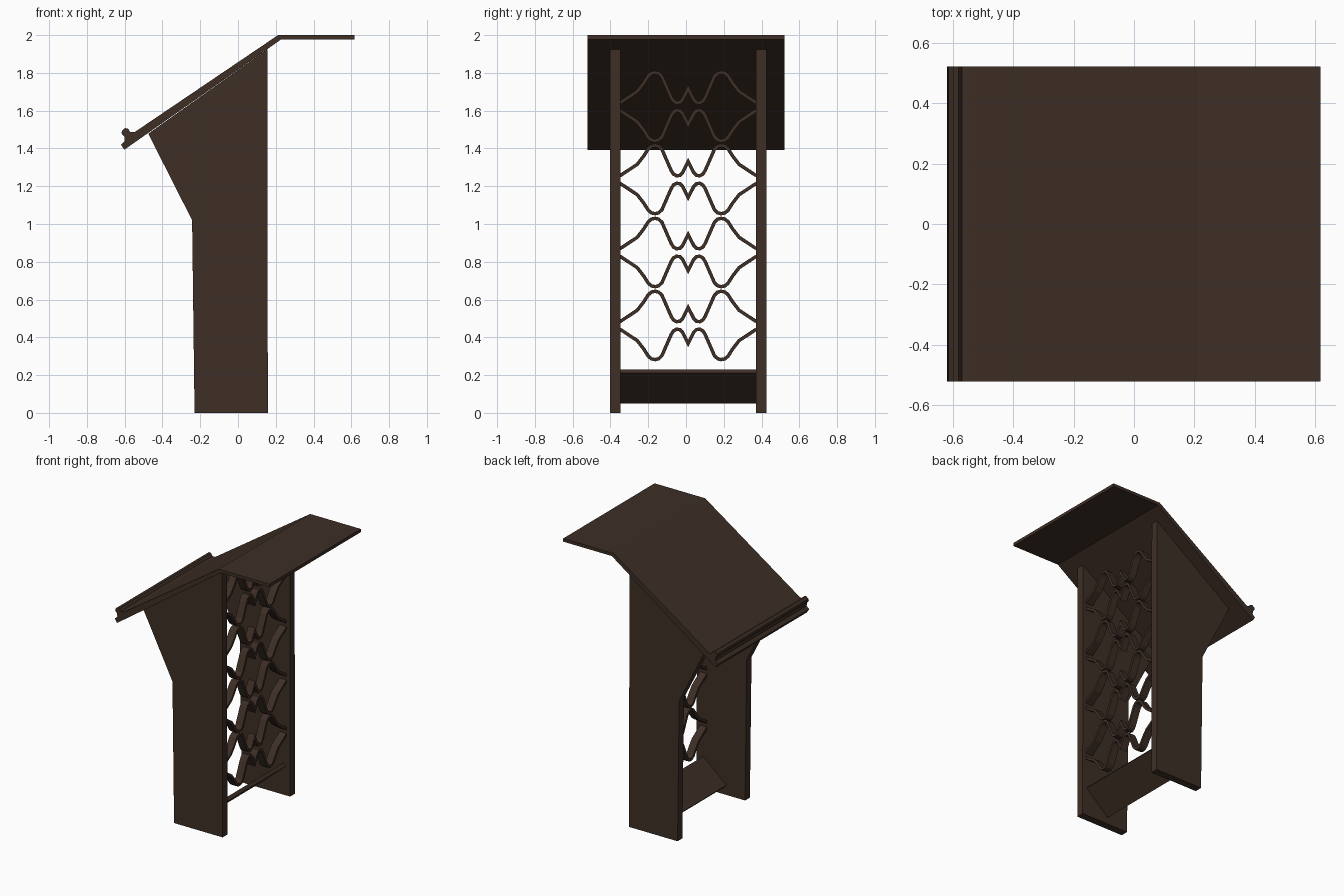
import bpy
from mathutils import Vector

if "Cube" in bpy.data.objects:
    bpy.data.objects.remove(bpy.data.objects["Cube"])

# one dark wood colour
wood = bpy.data.materials.new("dark brown wood")
wood.diffuse_color = (0.048, 0.028, 0.019, 1)
wood.use_nodes = True
wood.node_tree.nodes["Principled BSDF"].inputs["Base Color"].default_value = wood.diffuse_color


def prism(name, outline, to3d, a, b):
    """Extrude a closed 2D outline between depths a and b."""
    n = len(outline)
    verts = [to3d(p, a) for p in outline] + [to3d(p, b) for p in outline]
    faces = [tuple(range(n)), tuple(range(2 * n - 1, n - 1, -1))]
    faces += [(i, i + n, (i + 1) % n + n, (i + 1) % n) for i in range(n)]
    me = bpy.data.meshes.new(name)
    me.from_pydata(verts, [], faces)
    import bmesh
    bm = bmesh.new()
    bm.from_mesh(me)
    bmesh.ops.recalc_face_normals(bm, faces=bm.faces)
    bm.to_mesh(me)
    bm.free()
    me.materials.append(wood)
    ob = bpy.data.objects.new(name, me)
    bpy.context.collection.objects.link(ob)
    return ob


def along_y(p, d):
    return (p[0], d, p[1])


def along_x(p, d):
    return (d, p[0], p[1])


def ribbon(path, width):
    """Outline of a polyline given a constant width, with mitred joints."""
    pts = [Vector(p) for p in path]
    left, right = [], []
    for i, p in enumerate(pts):
        d0 = (p - pts[i - 1]).normalized() if i else (pts[1] - p).normalized()
        d1 = (pts[i + 1] - p).normalized() if i < len(pts) - 1 else d0
        n0, n1 = Vector((-d0.y, d0.x)), Vector((-d1.y, d1.x))
        m = (n0 + n1).normalized()
        m *= width / 2 / max(m.dot(n0), 0.4)
        left.append(tuple(p + m))
        right.append(tuple(p - m))
    return left + right[::-1]


# side panels
panel = [(-0.23, 0), (0.158, 0), (0.155, 1.925), (-0.475, 1.478), (-0.243, 1.02)]
prism("side_panel_front", panel, along_y, -0.402, -0.347)
prism("side_panel_back", panel, along_y, 0.37, 0.425)

# reading top with a moulded paper lip on the low edge
top = [(0.617, 2.0), (0.212, 2.0), (-0.548, 1.486), (-0.57, 1.486), (-0.582, 1.505),
       (-0.598, 1.508), (-0.614, 1.495), (-0.617, 1.48), (-0.602, 1.462), (-0.6, 1.44),
       (-0.62, 1.42), (-0.602, 1.393), (0.228, 1.977), (0.617, 1.977)]
prism("reading_top", top, along_y, -0.522, 0.522)

# sloping foot shelf
shelf = [(0.122, 0.21), (0.105, 0.23), (-0.08, 0.07), (-0.062, 0.05)]
prism("foot_shelf", shelf, along_y, -0.35, 0.372)

# wavy lattice strips: half a wave mirrored about the centre, in facing pairs
mid = 0.0115
half = [(-0.361, -0.02), (-0.27, -0.08), (-0.235, -0.125), (-0.211, -0.163), (-0.194, -0.177),
        (-0.174, -0.181), (-0.156, -0.176), (-0.139, -0.160), (-0.115, -0.105), (-0.09, -0.048),
        (-0.078, -0.029), (-0.062, -0.02), (-0.044, -0.022), (-0.03, -0.036), (0, -0.095)]
wave = half + [(-y, z) for y, z in half[-2::-1]]
for row in range(4):
    centre = 0.463 + 0.3862 * row
    for label, s in (("lower", 1), ("upper", -1)):
        path = [(mid + y, centre + s * z) for y, z in wave]
        prism(f"lattice_{label}_{row + 1}", ribbon(path, 0.018), along_x, 0.075, 0.13)
